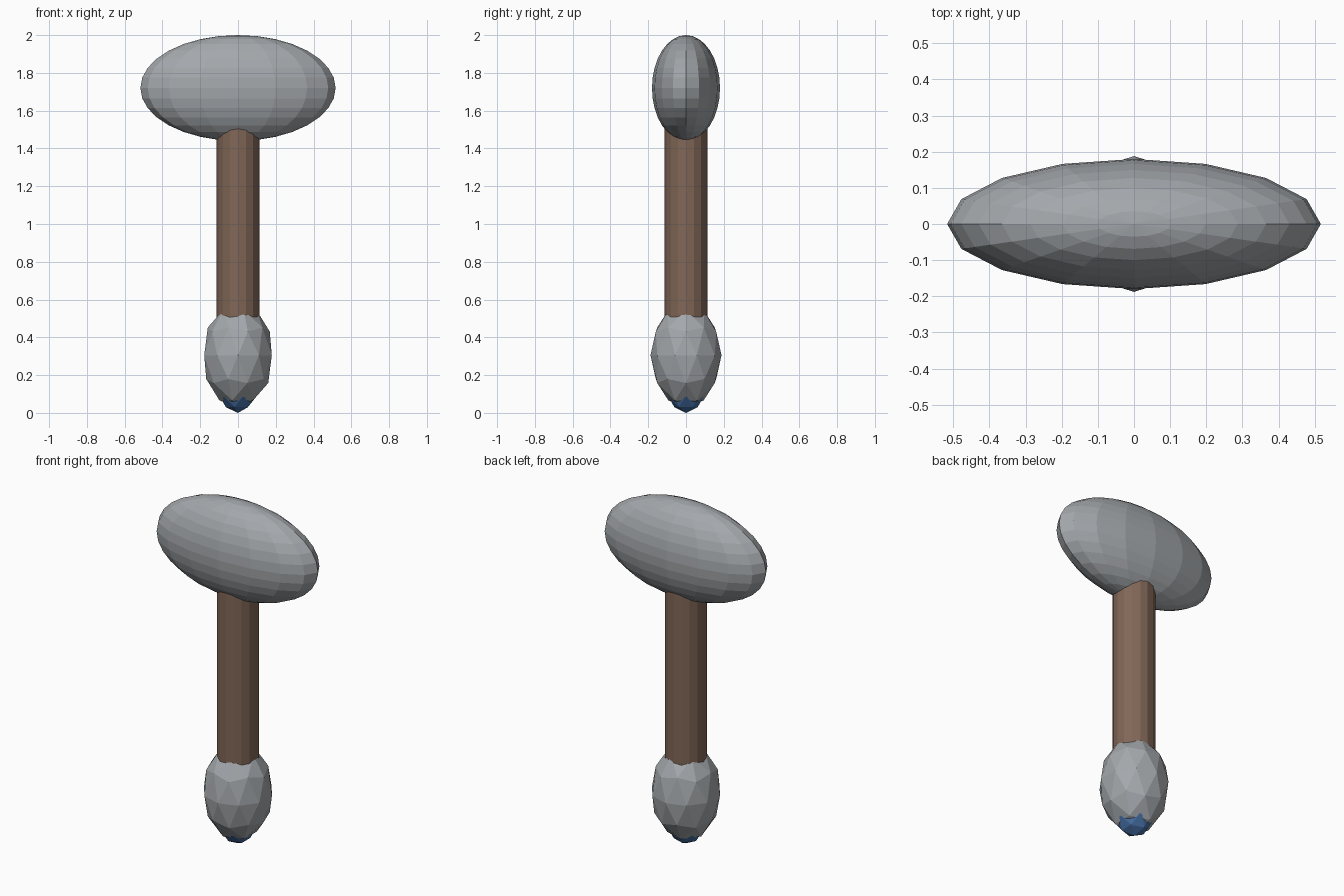
import bpy

cube = bpy.data.objects.get("Cube")
if cube:
    bpy.data.objects.remove(cube, do_unlink=True)


def make_material(name, rgb):
    mat = bpy.data.materials.new(name)
    mat.use_nodes = True
    mat.diffuse_color = (*rgb, 1)
    mat.node_tree.nodes["Principled BSDF"].inputs["Base Color"].default_value = (*rgb, 1)
    return mat


def finish(name, mat, scale=(1, 1, 1)):
    """Name, scale, colour and flat-shade the newly added primitive."""
    obj = bpy.context.object
    obj.name = name
    obj.scale = scale
    bpy.ops.object.transform_apply(location=False, rotation=False, scale=True)
    obj.data.materials.append(mat)
    bpy.ops.object.shade_flat()
    return obj


steel = make_material("steel grey", (0.37, 0.39, 0.41))
wood = make_material("wood brown", (0.22, 0.135, 0.095))
blue = make_material("gem blue", (0.065, 0.17, 0.40))

# Head: a wide, flattened ellipsoid
bpy.ops.mesh.primitive_uv_sphere_add(segments=16, ring_count=16, radius=1, location=(0, 0, 1.72))
finish("hammer_head", steel, (0.517, 0.18, 0.28))

# Handle: a straight shaft sunk into the head and the pommel
bpy.ops.mesh.primitive_cylinder_add(vertices=16, radius=0.113, depth=1.3, location=(0, 0, 0.95))
finish("handle", wood)

# Pommel: a faceted egg at the foot of the handle
bpy.ops.mesh.primitive_ico_sphere_add(subdivisions=2, radius=1, location=(0, 0, 0.305))
finish("pommel", steel, (0.188, 0.188, 0.28))

# Gem: a slimmer faceted egg breaking through the pommel's tip
bpy.ops.mesh.primitive_ico_sphere_add(subdivisions=2, radius=1, location=(0, 0, 0.2))
finish("pommel_gem", blue, (0.122, 0.122, 0.2))
